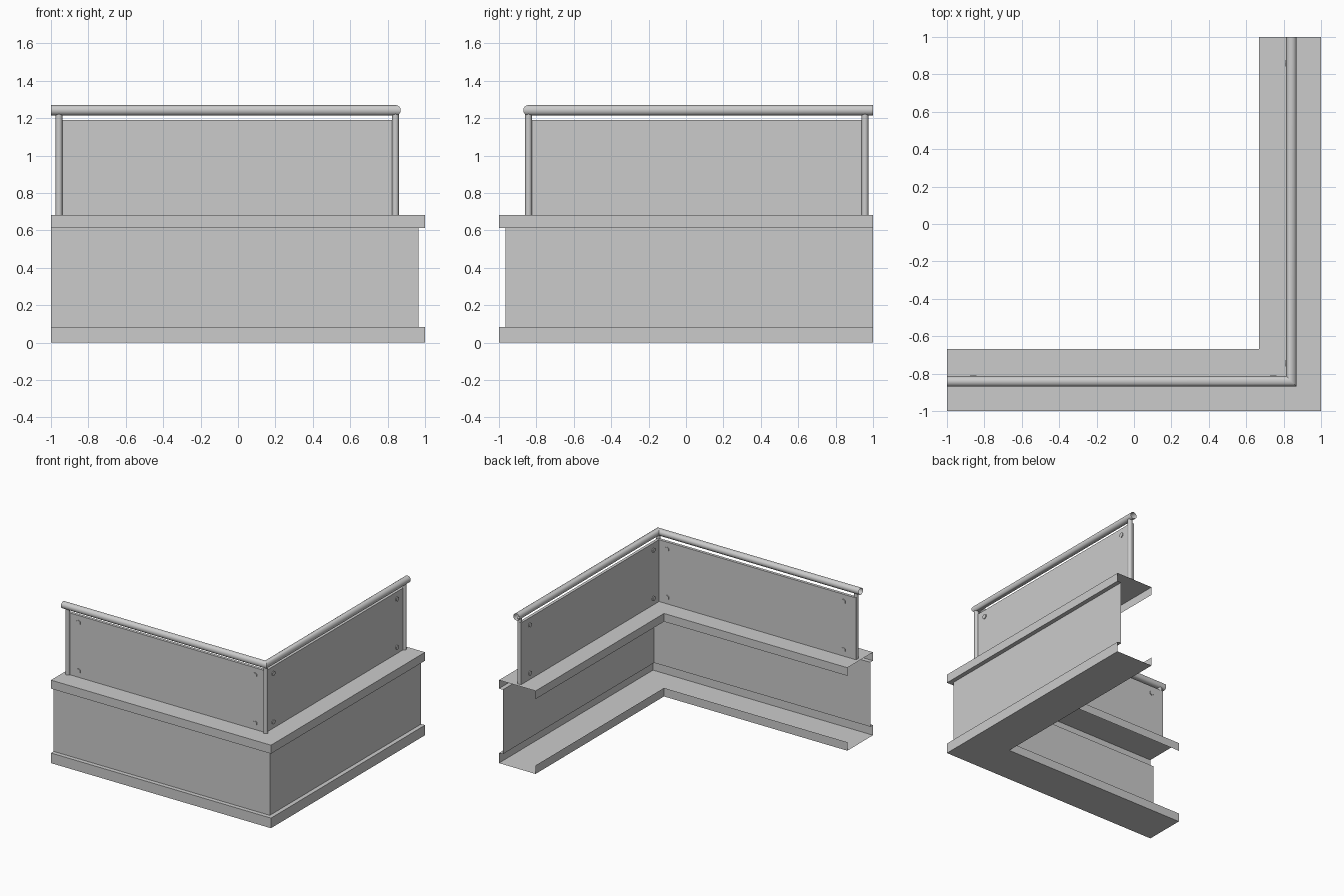
import bpy, bmesh
from math import cos, sin, pi, radians
from mathutils import Matrix

if "Cube" in bpy.data.objects:
    bpy.data.objects.remove(bpy.data.objects["Cube"])


def add(name, bm, smooth=False):
    bmesh.ops.recalc_face_normals(bm, faces=bm.faces)
    mesh = bpy.data.meshes.new(name)
    bm.to_mesh(mesh)
    bm.free()
    ob = bpy.data.objects.new(name, mesh)
    bpy.context.collection.objects.link(ob)
    if smooth:
        bpy.ops.object.select_all(action='DESELECT')
        ob.select_set(True)
        bpy.context.view_layer.objects.active = ob
        bpy.ops.object.shade_smooth_by_angle(angle=radians(40))
    return ob


def corner_sweep(name, profile, end=1.0, closed=False, caps=False, smooth=False):
    """Sweep (distance outward, height) points round the mitred corner."""
    bm = bmesh.new()
    rings = [[bm.verts.new(place(d, z)) for d, z in profile] for place in (
        lambda d, z: (-end, -d, z),
        lambda d, z: (d, -d, z),
        lambda d, z: (d, end, z))]
    n = len(profile)
    for a, b in zip(rings, rings[1:]):
        for i in range(n if closed else n - 1):
            j = (i + 1) % n
            bm.faces.new((a[i], a[j], b[j], b[i]))
    if caps:
        bm.faces.new(rings[0])
        bm.faces.new(rings[-1])
    return add(name, bm, smooth)


def cylinder(name, x, y, z, radius, depth, sides, axis='Z', smooth=False):
    bm = bmesh.new()
    turn = {'Z': Matrix(), 'Y': Matrix.Rotation(pi / 2, 4, 'X'),
            'X': Matrix.Rotation(pi / 2, 4, 'Y') @ Matrix.Rotation(pi / 2, 4, 'Z')}[axis]
    # an extra half step keeps a point of the hexagon at the top
    bmesh.ops.create_cone(bm, cap_ends=True, segments=sides, radius1=radius,
                          radius2=radius, depth=depth,
                          matrix=Matrix.Translation((x, y, z)) @ turn)
    return add(name, bm, smooth)


# Folded sheet parapet: bottom tray, recessed wall and overhanging top ledge
corner_sweep("parapet", [
    (0.667, 0.07), (0.667, 0.0), (1.0, 0.0), (1.0, 0.083), (0.965, 0.083),
    (0.965, 0.612), (1.0, 0.612), (1.0, 0.682), (0.667, 0.682), (0.667, 0.615)])

# Guard panels above the ledge
corner_sweep("guard_panel", [(0.842, 0.682), (0.842, 1.19), (0.818, 1.19), (0.818, 0.682)],
             end=0.972, closed=True, caps=True)

# Open tubular handrail
corner_sweep("handrail", [(0.842 + 0.028 * cos(2 * pi * i / 16),
                           1.242 + 0.028 * sin(2 * pi * i / 16)) for i in range(16)],
             closed=True, smooth=True)

# Posts at both ends and the corner
for name, x, y in (("left_post", -0.957, -0.842), ("corner_post", 0.842, -0.842),
                   ("rear_post", 0.842, 0.957)):
    cylinder(name, x, y, 0.952, 0.018, 0.54, 16, smooth=True)

# Hexagonal bolts through the panels, mirrored across the corner diagonal
for along in (-0.86, 0.745):
    for z in (0.735, 1.132):
        cylinder("front_bolt", along, -0.83, z, 0.02, 0.038, 6, 'Y')
        cylinder("side_bolt", 0.83, -along, z, 0.02, 0.038, 6, 'X')
